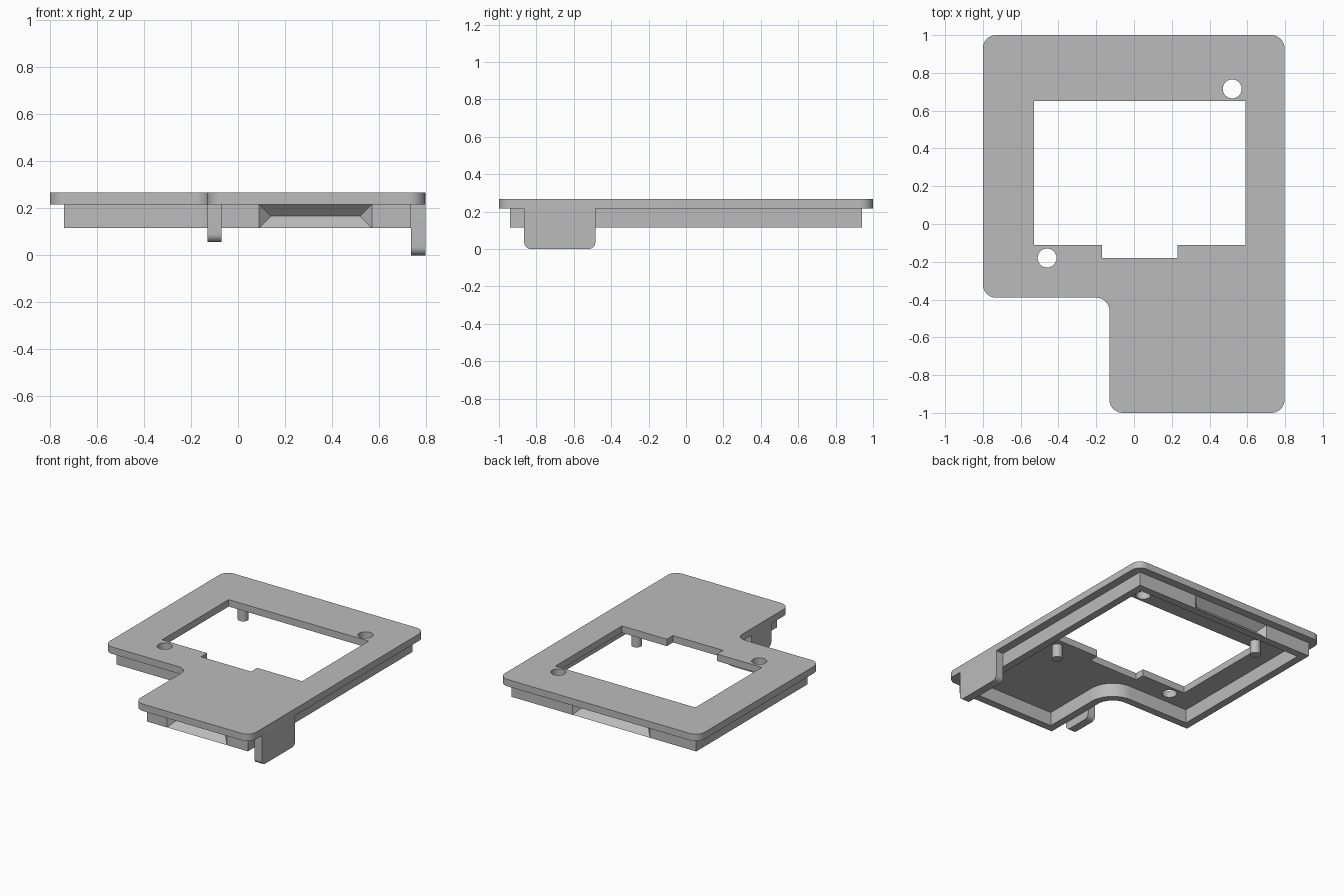
import bpy, bmesh, math
from mathutils import Vector, Matrix

default = bpy.data.objects.get("Cube")
if default:
    bpy.data.objects.remove(default, do_unlink=True)

grey = bpy.data.materials.new("plain_grey")
grey.use_nodes = True
GREY = (0.5, 0.5, 0.5, 1)
grey.diffuse_color = GREY
grey.node_tree.nodes["Principled BSDF"].inputs["Base Color"].default_value = GREY

PLATE_LOW, PLATE_TOP, RIM_LOW = 0.217, 0.267, 0.116


def rounded(corners, steps=10):
    """Outline from right-angled (x, y, radius) corners."""
    pts = []
    for i, (x, y, r) in enumerate(corners):
        p = Vector((x, y))
        if r == 0:
            pts.append(p)
            continue
        a = (Vector(corners[i - 1][:2]) - p).normalized()
        b = (Vector(corners[(i + 1) % len(corners)][:2]) - p).normalized()
        for k in range(steps + 1):
            t = math.pi / 2 * k / steps
            pts.append(p + r * (a + b - a * math.sin(t) - b * math.cos(t)))
    return pts


def circle(x, y, r, n=40):
    return [Vector((x + r * math.cos(2 * math.pi * k / n),
                    y + r * math.sin(2 * math.pi * k / n))) for k in range(n)]


def add_object(name, mesh):
    obj = bpy.data.objects.new(name, mesh)
    bpy.context.collection.objects.link(obj)
    mesh.materials.clear()
    mesh.materials.append(grey)
    return obj


def prism(name, loops, low, high, matrix=Matrix.Identity(4)):
    """Extrude an outline with holes between two heights."""
    curve = bpy.data.curves.new(name, "CURVE")
    curve.dimensions = "2D"
    curve.fill_mode = "BOTH"
    curve.extrude = (high - low) / 2
    for loop in loops:
        spline = curve.splines.new("POLY")
        spline.points.add(len(loop) - 1)
        for point, p in zip(spline.points, loop):
            point.co = (p.x, p.y, 0, 1)
        spline.use_cyclic_u = True
    temp = bpy.data.objects.new(name + "_outline", curve)
    bpy.context.collection.objects.link(temp)
    bpy.context.view_layer.update()
    graph = bpy.context.evaluated_depsgraph_get()
    mesh = bpy.data.meshes.new_from_object(temp.evaluated_get(graph))
    bpy.data.objects.remove(temp, do_unlink=True)
    bm = bmesh.new()
    bm.from_mesh(mesh)
    bmesh.ops.remove_doubles(bm, verts=bm.verts, dist=1e-5)
    bmesh.ops.transform(bm, verts=bm.verts,
                        matrix=matrix @ Matrix.Translation((0, 0, (low + high) / 2)))
    bmesh.ops.recalc_face_normals(bm, faces=bm.faces)
    bm.to_mesh(mesh)
    bm.free()
    return add_object(name, mesh)


def smooth(obj):
    bpy.ops.object.select_all(action="DESELECT")
    obj.select_set(True)
    bpy.context.view_layer.objects.active = obj
    bpy.ops.object.shade_smooth_by_angle(angle=math.radians(30))


def l_shape(inset, outer_r, inner_r):
    left, right, end = -0.8 + inset, 0.797 - inset, 1 - inset
    nx, ny = -0.13 + inset, -0.39 + inset
    return rounded([(left, end, outer_r), (left, ny, outer_r), (nx, ny, inner_r),
                    (nx, -end, outer_r), (right, -end, outer_r), (right, end, outer_r)])


# Cover plate with stepped window and two round holes
window = rounded([(-0.53, 0.65, 0), (-0.53, -0.11, 0), (-0.17, -0.11, 0),
                  (-0.17, -0.18, 0), (0.23, -0.18, 0), (0.23, -0.11, 0),
                  (0.59, -0.11, 0), (0.59, 0.65, 0)])
plate = prism("cover_plate", [l_shape(0, 0.07, 0.07), window,
                              circle(0.52, 0.715, 0.05), circle(-0.46, -0.18, 0.05)],
              PLATE_LOW, PLATE_TOP)
smooth(plate)

# Rim wall under the plate
rim = prism("rim_wall", [l_shape(0.06, 0, 0.13), l_shape(0.115, 0, 0.185)],
            RIM_LOW, PLATE_LOW)


# Hipped finger recesses cut into the front and back of the rim
def recess(name, x0, x1, side):
    e, depth = 0.001, 0.05
    mid = (RIM_LOW + PLATE_LOW) / 2
    bm = bmesh.new()
    for x in (x0 - e, x1 + e):
        for z in (RIM_LOW - e, PLATE_LOW + e):
            bm.verts.new((x, side * (0.94 + e), z))
    for x in (x0 + depth, x1 - depth):
        bm.verts.new((x, side * (0.94 - depth), mid))
    bmesh.ops.convex_hull(bm, input=bm.verts)
    bmesh.ops.recalc_face_normals(bm, faces=bm.faces)
    mesh = bpy.data.meshes.new(name)
    bm.to_mesh(mesh)
    bm.free()
    cutter = add_object(name, mesh)
    cutter.hide_render = True
    cut = rim.modifiers.new(name, "BOOLEAN")
    cut.operation = "DIFFERENCE"
    cut.solver = "EXACT"
    cut.object = cutter
    return cutter


cutters = [recess("front_recess_cutter", 0.09, 0.57, -1),
           recess("back_recess_cutter", -0.37, 0.25, 1)]
bpy.context.view_layer.update()
graph = bpy.context.evaluated_depsgraph_get()
cut_mesh = bpy.data.meshes.new_from_object(rim.evaluated_get(graph))
rim.modifiers.clear()
rim.data = cut_mesh
for cutter in cutters:
    bpy.data.objects.remove(cutter, do_unlink=True)
smooth(rim)

# Hanging side tabs with rounded lower corners
stand = Matrix(((0, 0, 1, 0), (1, 0, 0, 0), (0, 1, 0, 0), (0, 0, 0, 1)))
for name, x0, x1, y0, y1, low in (("left_tab", 0.737, 0.797, -0.865, -0.485, 0.0),
                                  ("notch_tab", -0.13, -0.07, -0.79, -0.56, 0.056)):
    shape = rounded([(y0, PLATE_LOW, 0), (y0, low, 0.035),
                     (y1, low, 0.035), (y1, PLATE_LOW, 0)])
    smooth(prism(name, [shape], x0, x1, stand))

# Locating pegs under the plate
for name, x, y in (("front_peg", 0.52, -0.18), ("back_peg", -0.46, 0.715)):
    smooth(prism(name, [circle(x, y, 0.036, 32)], 0.12, PLATE_LOW))
